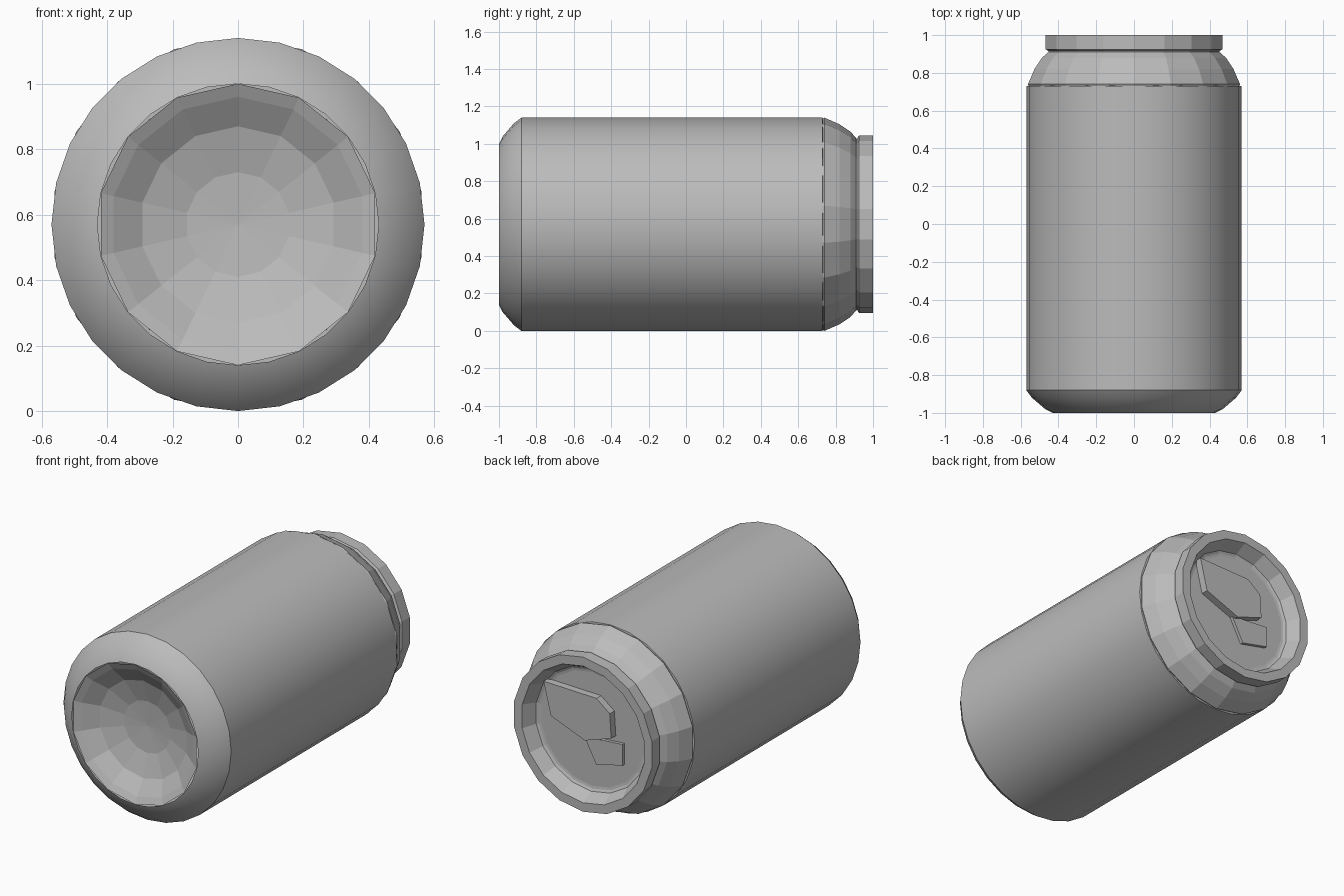
import bpy, bmesh, math
from mathutils import Vector

old = bpy.data.objects.get("Cube")
if old:
    bpy.data.objects.remove(old, do_unlink=True)

RADIUS = 0.57

metal = bpy.data.materials.new("grey metal")
metal.use_nodes = True
GREY = (0.5, 0.5, 0.5, 1)
metal.diffuse_color = GREY
metal.node_tree.nodes["Principled BSDF"].inputs["Base Color"].default_value = GREY


def finish(name, bm, smooth=0):
    """Turn a bmesh into a named, coloured object."""
    bmesh.ops.recalc_face_normals(bm, faces=bm.faces)
    mesh = bpy.data.meshes.new(name)
    bm.to_mesh(mesh)
    bm.free()
    mesh.materials.append(metal)
    obj = bpy.data.objects.new(name, mesh)
    bpy.context.collection.objects.link(obj)
    if smooth:
        bpy.ops.object.select_all(action="DESELECT")
        obj.select_set(True)
        bpy.context.view_layer.objects.active = obj
        bpy.ops.object.shade_smooth_by_angle(angle=math.radians(smooth))
    return obj


def lathe(name, profile, sides, smooth=0):
    """Spin (radius, y) points around the can's long axis."""
    bm = bmesh.new()
    verts = [bm.verts.new((0, y, RADIUS + r)) for r, y in profile]
    edges = [bm.edges.new(pair) for pair in zip(verts, verts[1:])]
    bmesh.ops.spin(bm, geom=verts + edges, cent=(0, 0, RADIUS), axis=(0, 1, 0),
                   angle=math.tau, steps=sides, use_merge=True)
    bmesh.ops.remove_doubles(bm, verts=bm.verts, dist=0.0005)
    return finish(name, bm, smooth)


def plate(name, outline, y_low, y_high):
    """Extrude an (x, z) outline along y; z is measured from the axis."""
    bm = bmesh.new()
    face = bm.faces.new([bm.verts.new((x, y_low, RADIUS + z)) for x, z in outline])
    top = bmesh.ops.extrude_face_region(bm, geom=[face])["geom"]
    moved = [v for v in top if isinstance(v, bmesh.types.BMVert)]
    bmesh.ops.translate(bm, verts=moved, vec=Vector((0, y_high - y_low, 0)))
    return finish(name, bm)


# Straight wall with the rounded base edge
lathe("can_body", [(0.43, -1), (0.47, -0.98), (0.54, -0.92), (0.57, -0.88),
                   (0.57, 0.73), (0.46, 0.75)], 28, 32)

# Hollow base dome inside the standing ring
lathe("base_dome", [(0.43, -1), (0.39, -0.98), (0.30, -0.92),
                    (0.16, -0.88), (0, -0.87)], 14)

# Faceted neck tapering to the lid
lathe("neck", [(0.55, 0.70), (0.57, 0.74), (0.535, 0.82), (0.495, 0.88),
               (0.46, 0.91), (0.45, 0.96)], 18)

# Rolled lid rim with its inner wall, and the sunken lid panel
lathe("lid_rim", [(0.45, 0.91), (0.475, 0.925), (0.475, 1), (0.42, 1),
                  (0.38, 0.92), (0.36, 0.91)], 18)
lathe("lid_panel", [(0.38, 0.915), (0.35, 0.91), (0, 0.91)], 18)

# Pull tab and the raised tongue below it
plate("pull_tab", [(0.30, 0.23), (-0.06, 0.22), (-0.15, 0.15), (-0.16, 0),
                   (0.02, -0.06), (0.25, 0.03)], 0.90, 0.955)
plate("opening_tongue", [(0.04, -0.05), (-0.22, -0.03), (-0.22, -0.16),
                         (-0.04, -0.2)], 0.90, 0.93)
